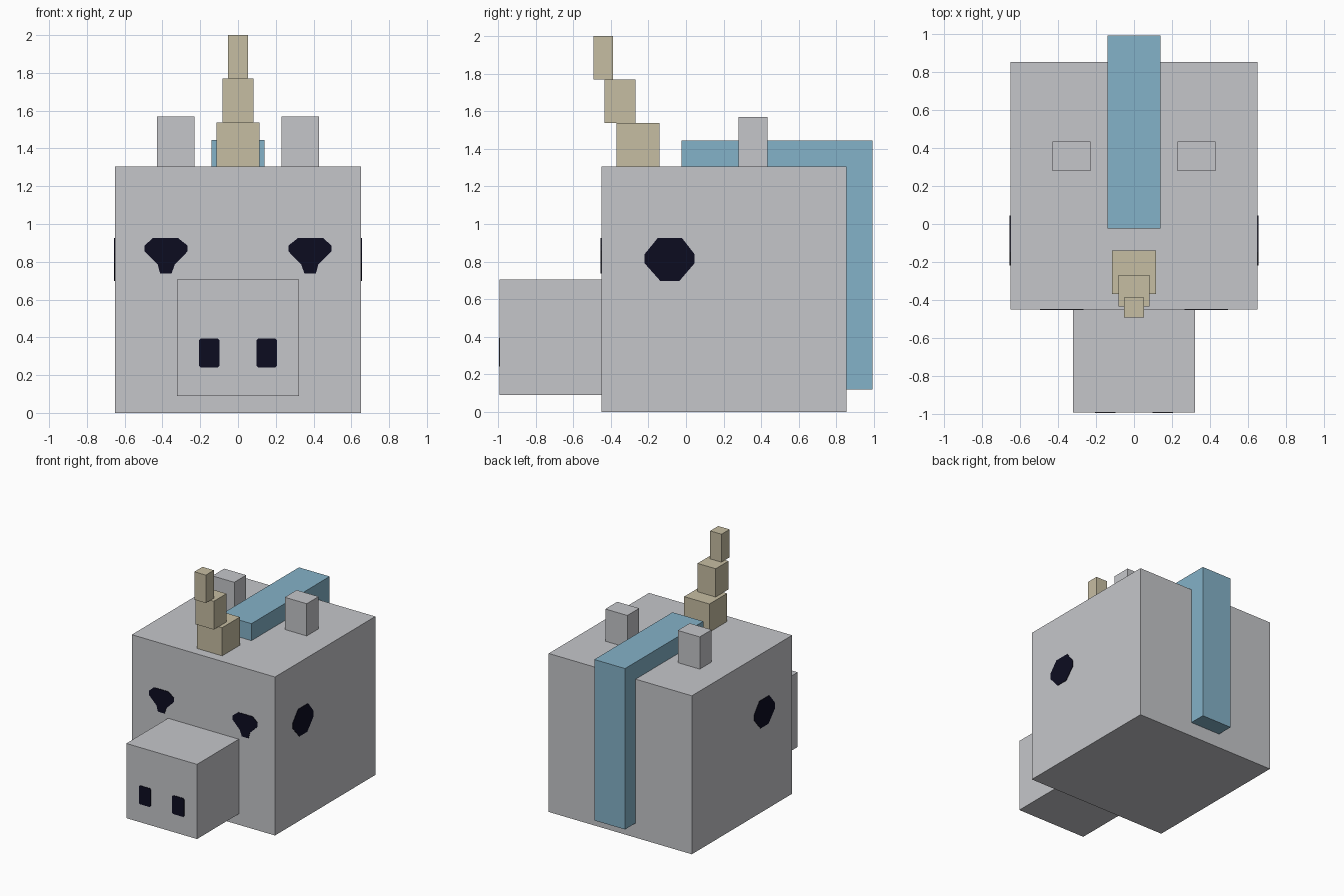
import bpy, bmesh
from mathutils import Vector

if "Cube" in bpy.data.objects:
    bpy.data.objects.remove(bpy.data.objects["Cube"])


def material(name, rgb):
    m = bpy.data.materials.new(name)
    m.diffuse_color = (*rgb, 1)
    m.use_nodes = True
    m.node_tree.nodes["Principled BSDF"].inputs["Base Color"].default_value = m.diffuse_color
    return m


GREY = material("light_grey", (0.558, 0.565, 0.591))
BLUE = material("soft_blue", (0.231, 0.445, 0.578))
TAN = material("tan", (0.565, 0.509, 0.361))
DARK = material("near_black", (0.0037, 0.0037, 0.0144))


def prism(name, points, depth, mat):
    """Extrude a closed 3D outline along the vector depth."""
    bm = bmesh.new()
    face = bm.faces.new([bm.verts.new(p) for p in points])
    new = bmesh.ops.extrude_face_region(bm, geom=[face])["geom"]
    bmesh.ops.translate(bm, vec=Vector(depth),
                        verts=[g for g in new if isinstance(g, bmesh.types.BMVert)])
    bmesh.ops.recalc_face_normals(bm, faces=bm.faces[:])
    mesh = bpy.data.meshes.new(name)
    bm.to_mesh(mesh)
    bm.free()
    mesh.materials.append(mat)
    obj = bpy.data.objects.new(name, mesh)
    bpy.context.collection.objects.link(obj)
    return obj


def box(name, x, y, z, mat):
    pts = [(x[0], y[0], z[0]), (x[1], y[0], z[0]), (x[1], y[1], z[0]), (x[0], y[1], z[0])]
    return prism(name, pts, (0, 0, z[1] - z[0]), mat)


HALF, FRONT, BACK, TOP = 0.652, -0.45, 0.855, 1.305
SNOUT_FRONT = -0.993
PLATE = 0.004

# Head and snout
box("head", (-HALF, HALF), (FRONT, BACK), (0, TOP), GREY)
box("snout", (-0.322, 0.322), (SNOUT_FRONT, FRONT), (0.09, 0.705), GREY)

# Three stacked horn blocks, leaning forward
for name, half, y, z in (("horn_base", 0.115, (-0.37, -0.14), (TOP, 1.537)),
                         ("horn_middle", 0.083, (-0.434, -0.268), (1.537, 1.77)),
                         ("horn_tip", 0.052, (-0.493, -0.388), (1.77, 2.0))):
    box(name, (-half, half), y, z, TAN)

# Mane: an L-shaped strip over the top and down the back
mane = [(-0.025, TOP), (-0.025, 1.445), (0.993, 1.445), (0.993, 0.12), (BACK, 0.12), (BACK, TOP)]
prism("mane", [(-0.14, y, z) for y, z in mane], (0.28, 0, 0), BLUE)

# Outlines of the painted details
front_eye = [(0.302, 0.926), (0.458, 0.926), (0.495, 0.886), (0.495, 0.855), (0.425, 0.785),
             (0.412, 0.737), (0.352, 0.737), (0.335, 0.785), (0.267, 0.855), (0.267, 0.886)]
front_eye[0], front_eye[1] = (0.318, 0.926), (0.45, 0.926)
side_eye = [(-0.15, 0.926), (-0.022, 0.926), (0.045, 0.84), (0.045, 0.79),
            (-0.035, 0.697), (-0.137, 0.697), (-0.22, 0.79), (-0.22, 0.84)]
nostril = [(0.107, 0.393), (0.197, 0.393), (0.206, 0.384), (0.206, 0.249),
           (0.197, 0.24), (0.107, 0.24), (0.098, 0.249), (0.098, 0.384)]

# Ears, eyes and nostrils on both sides
for side, s in (("right", 1), ("left", -1)):
    box("ear_" + side, sorted((s * 0.23, s * 0.43)), (0.28, 0.435), (TOP, 1.57), GREY)
    prism("front_eye_" + side, [(s * x, FRONT, z) for x, z in front_eye], (0, -PLATE, 0), DARK)
    prism("side_eye_" + side, [(s * HALF, y, z) for y, z in side_eye], (s * PLATE, 0, 0), DARK)
    prism("nostril_" + side, [(s * x, SNOUT_FRONT, z) for x, z in nostril], (0, -PLATE, 0), DARK)
